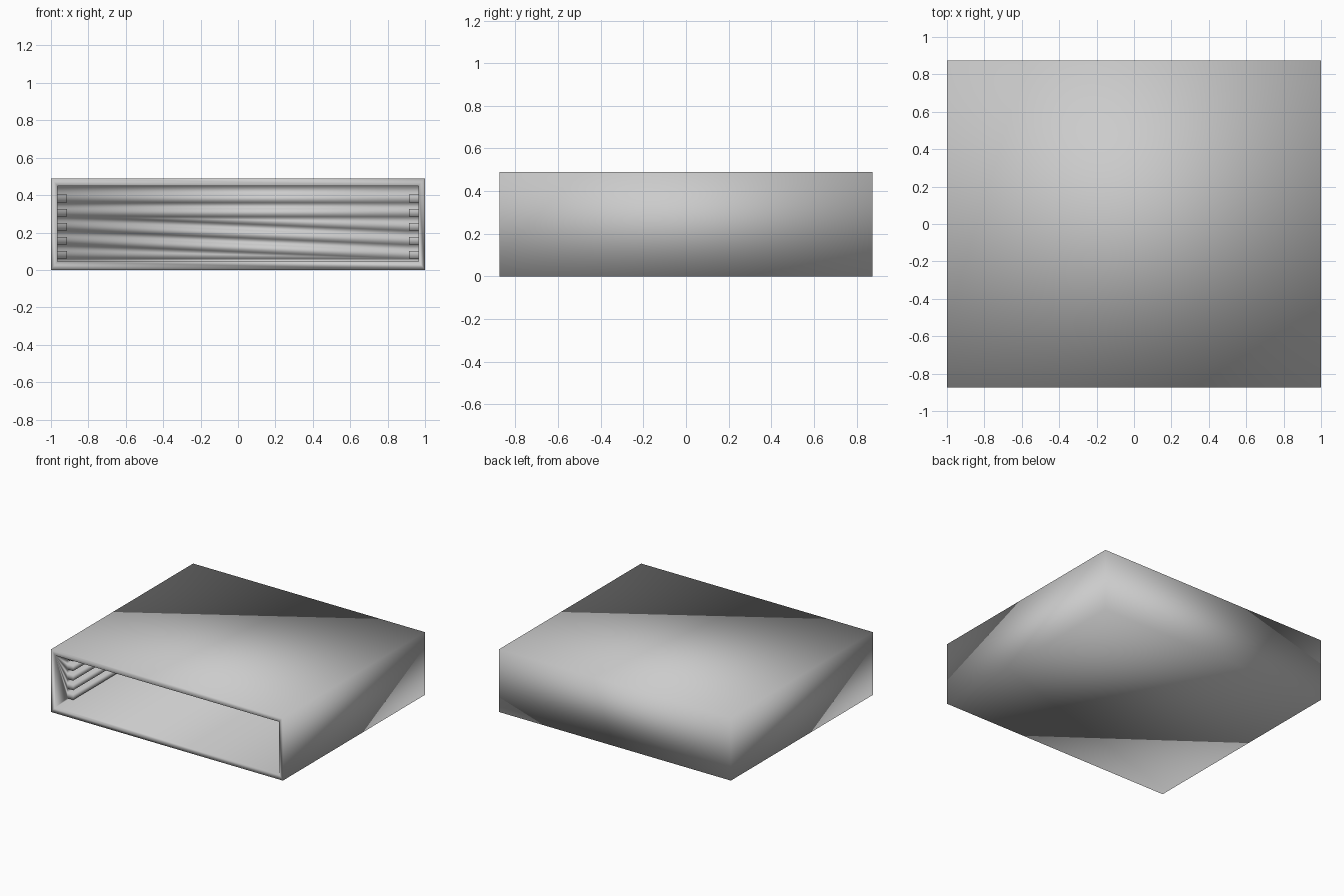
import bpy

if "Cube" in bpy.data.objects:
    bpy.data.objects.remove(bpy.data.objects["Cube"])

W, D, H = 2.0, 1.75, 0.49          # outer size
IN_X, Z0, Z1 = 0.965, 0.045, 0.45  # cavity half width, floor, ceiling
FRONT, BACK = -D / 2, D / 2
WALL = 0.04


def box(name, x, y, z):
    """Box from (min, max) ranges."""
    bpy.ops.mesh.primitive_cube_add(size=1)
    ob = bpy.context.object
    ob.name = name
    for v in ob.data.vertices:
        v.co = [(r[0] + r[1]) / 2 + c * (r[1] - r[0]) for r, c in zip((x, y, z), v.co)]
    return ob


def boolean(target, tool, operation):
    mod = target.modifiers.new(operation.title(), 'BOOLEAN')
    mod.object = tool
    mod.operation = operation
    mod.solver = 'EXACT'
    bpy.context.view_layer.objects.active = target
    bpy.ops.object.modifier_apply(modifier=mod.name)
    bpy.data.objects.remove(tool, do_unlink=True)


# Outer casing, hollowed from the front
casing = box("casing", (-W / 2, W / 2), (FRONT, BACK), (0, H))
cavity = box("cavity_cutter", (-IN_X, IN_X), (FRONT - 0.1, BACK - WALL), (Z0, Z1))
cavity.hide_render = True
boolean(casing, cavity, 'DIFFERENCE')

# Five slide rails on each inner side, running to the back wall
for side in (-1, 1):
    for i in range(5):
        z = 0.06 + 0.075 * i
        xs = sorted((side * 0.915, side * (IN_X + 0.01)))
        rail = box("side_rail", xs, (FRONT + 0.15, BACK - WALL / 2), (z, z + 0.042))
        boolean(casing, rail, 'UNION')

# The whole casing is one continuous smooth-shaded surface
for p in casing.data.polygons:
    p.use_smooth = True
for e in casing.data.edges:
    e.use_edge_sharp = False
